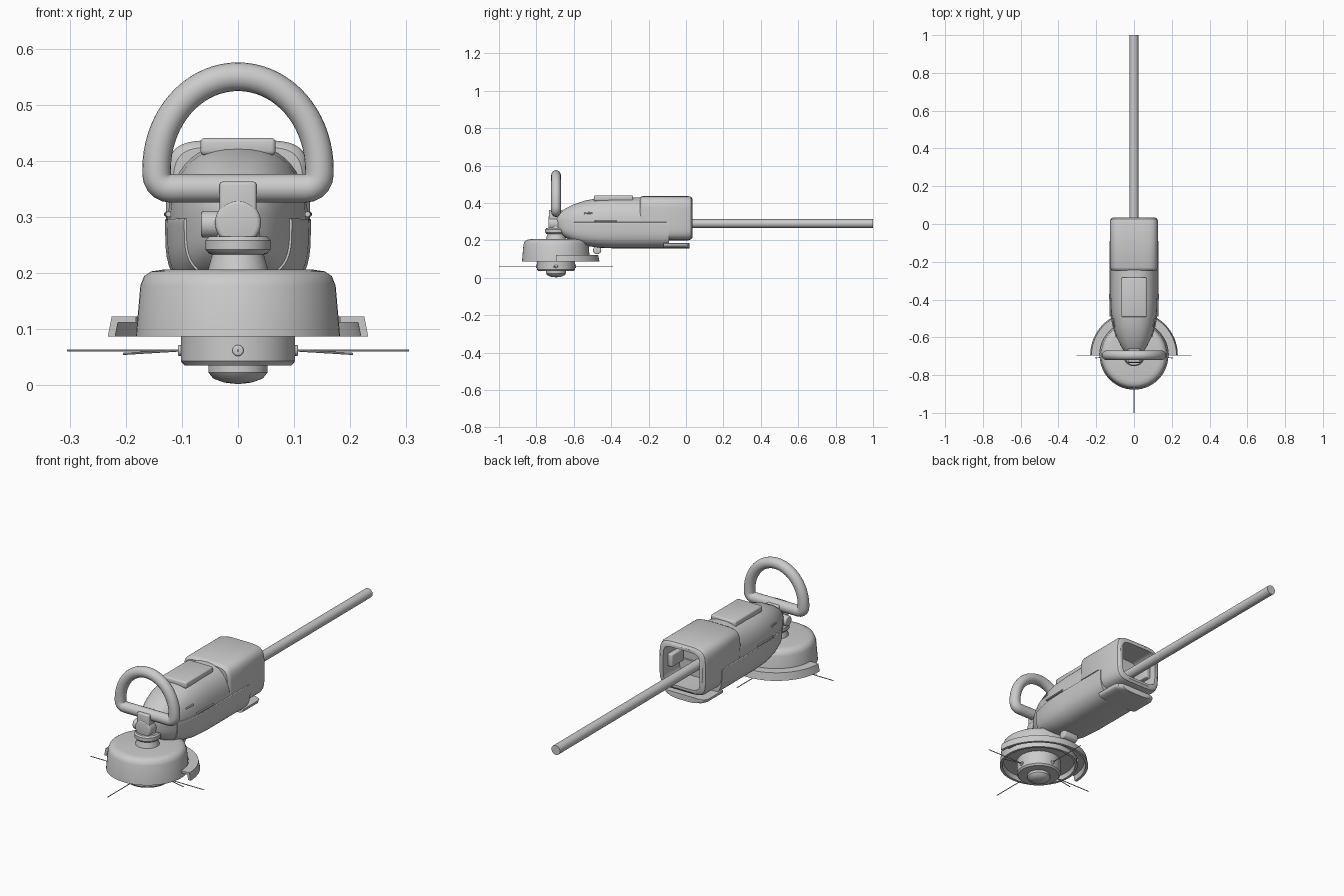
import bpy, bmesh, math
from mathutils import Vector, Matrix

if "Cube" in bpy.data.objects:
    bpy.data.objects.remove(bpy.data.objects["Cube"])

HEAD_Y = -0.695


def finish(name, bm, angle=35):
    bmesh.ops.remove_doubles(bm, verts=bm.verts, dist=1e-5)
    bmesh.ops.recalc_face_normals(bm, faces=bm.faces)
    me = bpy.data.meshes.new(name)
    bm.to_mesh(me)
    bm.free()
    ob = bpy.data.objects.new(name, me)
    bpy.context.collection.objects.link(ob)
    smooth(ob, angle)
    return ob


def activate(ob):
    bpy.ops.object.select_all(action='DESELECT')
    ob.select_set(True)
    bpy.context.view_layer.objects.active = ob


def smooth(ob, angle=35):
    activate(ob)
    bpy.ops.object.shade_smooth_by_angle(angle=math.radians(angle))


def skin(name, rings, closed=False, angle=35):
    """Join equal-length closed rings; cap the ends unless closed."""
    bm = bmesh.new()
    vs = [[bm.verts.new(p) for p in r] for r in rings]
    n = len(vs[0])
    for i in range(len(vs) if closed else len(vs) - 1):
        a, b = vs[i], vs[(i + 1) % len(vs)]
        for j in range(n):
            k = (j + 1) % n
            bm.faces.new((a[j], a[k], b[k], b[j]))
    if not closed:
        bm.faces.new(vs[0])
        bm.faces.new(vs[-1])
    return finish(name, bm, angle)


def section(y, w, z0, z1, zc, etop, ebot, n=48):
    """Superellipse cross-section with separate top and bottom shape."""
    pts = []
    for i in range(n):
        t = 2 * math.pi * i / n
        c, s = math.cos(t), math.sin(t)
        e = etop if s >= 0 else ebot
        h = z1 - zc if s >= 0 else zc - z0
        pts.append((w * math.copysign(abs(c) ** (2 / e), c), y,
                    zc + h * math.copysign(abs(s) ** (2 / e), s)))
    return pts


def lathe(name, profile, sweep=360, steps=56):
    """Turn an (r, z) profile around the head axis."""
    bm = bmesh.new()
    vs = [bm.verts.new((r, HEAD_Y, z)) for r, z in profile]
    es = [bm.edges.new((vs[i], vs[i + 1])) for i in range(len(vs) - 1)]
    if sweep < 360:
        es.append(bm.edges.new((vs[-1], vs[0])))
        bm.faces.new(vs)
    geom = vs + es + bm.faces[:]
    res = bmesh.ops.spin(bm, geom=geom, cent=(0, HEAD_Y, 0), axis=(0, 0, 1),
                         angle=math.radians(sweep), steps=steps)
    return finish(name, bm)


def rod(name, a, b, r1, r2=None, seg=24, bevel=0):
    a, b = Vector(a), Vector(b)
    bm = bmesh.new()
    rot = Vector((0, 0, 1)).rotation_difference(b - a).to_matrix().to_4x4()
    bmesh.ops.create_cone(bm, cap_ends=True, segments=seg, radius1=r1,
                          radius2=r1 if r2 is None else r2, depth=(b - a).length,
                          matrix=Matrix.Translation((a + b) / 2) @ rot)
    if bevel:
        rim = [e for e in bm.edges if any(len(f.verts) > 4 for f in e.link_faces)]
        bmesh.ops.bevel(bm, geom=rim, offset=bevel, segments=3, affect='EDGES', profile=0.5)
    return finish(name, bm)


def box(name, x, y, z, bevel=0.0):
    bm = bmesh.new()
    size = [q[1] - q[0] for q in (x, y, z)]
    mid = Vector([(q[1] + q[0]) / 2 for q in (x, y, z)])
    bmesh.ops.create_cube(bm, size=1, matrix=Matrix.Translation(mid) @ Matrix.Diagonal((*size, 1)))
    if bevel:
        bmesh.ops.bevel(bm, geom=bm.edges[:], offset=bevel, segments=3, affect='EDGES', profile=0.5)
    return finish(name, bm)


def cut(ob, cutter):
    cutter.hide_render = True
    m = ob.modifiers.new("cut", 'BOOLEAN')
    m.operation, m.object, m.solver = 'DIFFERENCE', cutter, 'EXACT'
    activate(ob)
    bpy.ops.object.modifier_apply(modifier=m.name)
    bpy.data.objects.remove(cutter)
    smooth(ob)


# bullet-shaped motor housing
body = [(-0.69, .035, .262, .335, .298), (-0.675, .052, .240, .350, .295),
        (-0.645, .070, .215, .370, .29), (-0.60, .092, .192, .393, .285),
        (-0.54, .110, .176, .413, .28), (-0.47, .121, .166, .425, .28),
        (-0.38, .125, .163, .430, .28), (-0.10, .125, .163, .430, .28)]
skin("motor_housing", [section(y, w, a, b, c, 2.5, 3.2) for y, w, a, b, c in body])

# lower hull hugging the housing
hull = [(-0.60, .096, .190), (-0.54, .114, .172), (-0.47, .126, .161),
        (-0.38, .130, .157), (-0.09, .130, .157)]
skin("lower_hull", [section(y, w, a, .298, .285, 14, 3.2) for y, w, a in hull])

# tray running under the rear block
skin("rear_tray", [section(y, w, .157, .185, .180, 10, 3)
                   for y, w in ((-.12, .115), (-.01, .115), (.01, .105), (.02, .085))])

# rear block, stepped along its lower front and open at the back
rear = [(-.247, 1, .012), (-.24, 1, .004), (-.23, 1, 0), (.01, 1, 0), (.027, 1, .005), (.035, 1, .016)]
block = skin("rear_block", [section(y, .128 - i, .20 + i, .437 - i, .318, 5, 5, 64)
                            for y, _, i in rear])
cut(block, box("step_cutter", (-.3, .3), (-.4, -.10), (.1, .30), .012))
cut(block, skin("cavity_cutter", [section(y, .098, .228, .408, .318, 6, 6)
                                  for y in (-.099, .1)]))
for s in (-1, 1):
    box("inner_rib", (s * .088 - .014, s * .088 + .014), (-.09, .0), (.29, .35), .005)

# pole with its socket
rod("pole", (0, -.12, .29), (0, 1, .29), .023, seg=32)

# cover plate on top, and raised side slots
box("top_plate", (-.067, .067), (-.493, -.283), (.41, .441), .008)
for s in (-1, 1):
    rod("side_slot_long", (s * .124, -.49, .305), (s * .127, -.37, .305), .005, seg=10)
    rod("side_slot_short", (s * .099, -.545, .343), (s * .110, -.50, .348), .005, seg=10)

# D-shaped handle swept around a closed path
path = [Vector((.145 * math.cos(t), HEAD_Y, .385 + .165 * math.sin(t)))
        for t in [math.pi * i / 36 for i in range(37)]]
for cx, a0 in ((-.12, 180), (.12, 270)):
    path += [Vector((cx + .025 * math.cos(math.radians(a)), HEAD_Y,
                     .376 + .025 * math.sin(math.radians(a))))
             for a in range(a0, a0 + 91, 18)]
rings = []
for i, p in enumerate(path):
    side = (path[(i + 1) % len(path)] - path[i - 1]).normalized().cross(Vector((0, 1, 0)))
    rings.append([p + .0255 * (side * math.cos(t) + Vector((0, math.sin(t), 0)))
                  for t in [2 * math.pi * k / 20 for k in range(20)]])
skin("handle", rings, closed=True, angle=60)

# pivot between housing, handle and head
box("handle_bracket", (-.033, .033), (-.733, -.66), (.29, .363), .006)
rod("pivot_barrel", (0, -.735, .29), (0, -.65, .29), .041, seg=32, bevel=.008)
rod("pivot_knob", (-.066, HEAD_Y, .287), (0, HEAD_Y, .287), .024, bevel=.006)
lathe("neck", [(0, .285), (.036, .285), (.040, .265), (.052, .265), (.058, .258),
               (.058, .242), (.052, .235), (.046, .233), (.055, .200), (0, .200)])

# cutting head dome, hollow below
lathe("head_dome", [(0, .206), (.135, .206), (.155, .203), (.167, .195), (.174, .178),
                    (.182, .087), (.170, .087), (.165, .110), (0, .110)])

# half-ring guard behind the head and its mount
lathe("guard", [(.232, .087), (.225, .123), (.182, .123), (.182, .112),
                (.214, .112), (.219, .087)], sweep=180, steps=32)
rod("guard_mount", (-.04, -.475, .148), (.04, -.475, .148), .022, bevel=.006)

# line spool and bump button
lathe("spool", [(0, .112), (.102, .112), (.102, .043), (.095, .035), (0, .035)])
lathe("bump_button", [(0, .04), (.053, .04), (.053, .023), (.044, .012), (.025, .005), (0, .002)])

# cutting lines with their eyelets
for k in range(4):
    d = Vector((math.cos(k * math.pi / 2), math.sin(k * math.pi / 2), 0))
    o = Vector((0, HEAD_Y, .062))
    rod("eyelet", o + d * .09, o + d * .107, .010, seg=16, bevel=.003)
    rod("cutting_line", o + d * .09, o + d * .305, .002, seg=8)
for s in (-1, 1):
    rod("short_line", (s * .09, HEAD_Y, .063), (s * .205, HEAD_Y - .015, .056), .002, seg=8)
